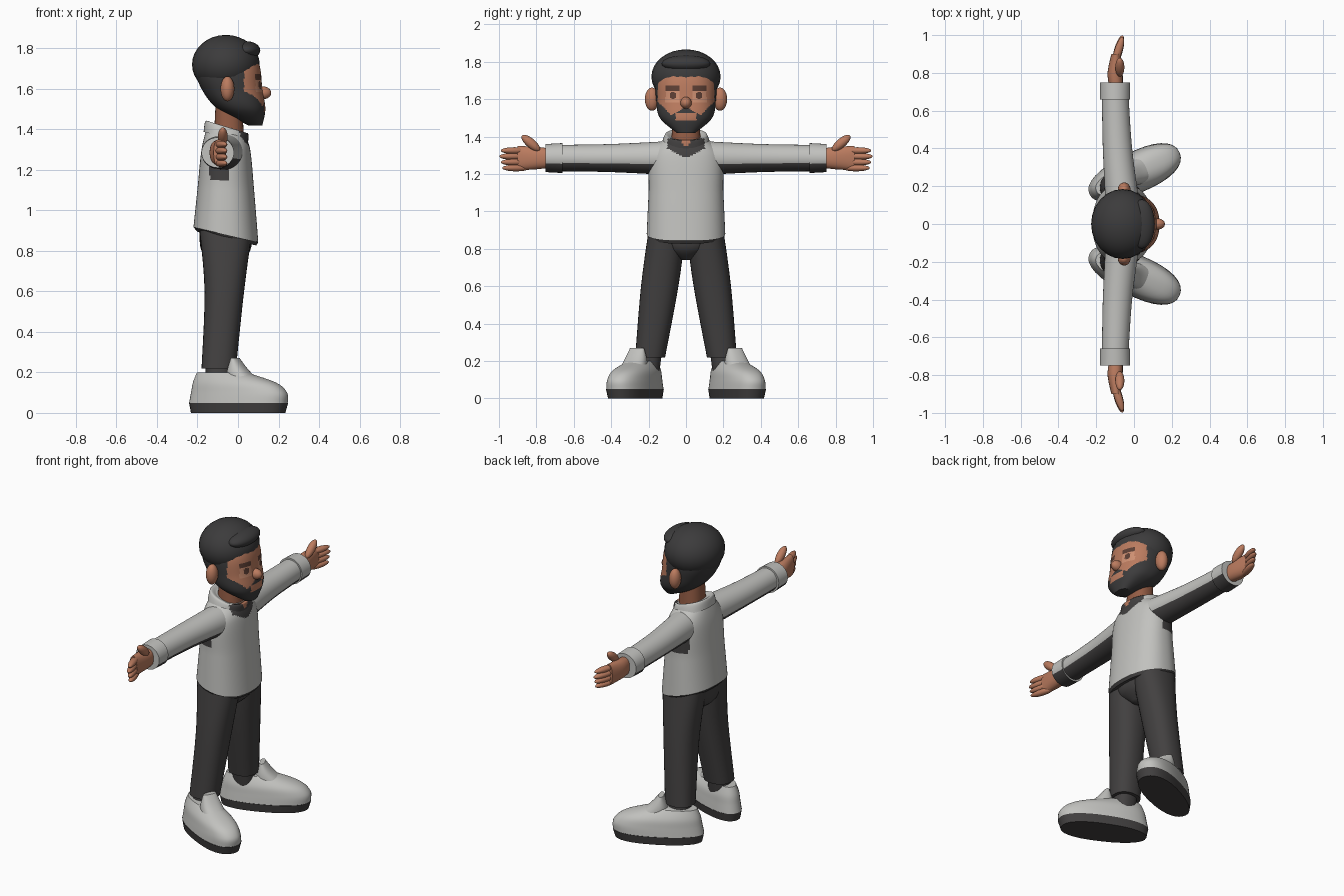
import bpy, bmesh, math

cube = bpy.data.objects.get("Cube")
if cube:
    bpy.data.objects.remove(cube, do_unlink=True)


def material(name, red, green, blue):
    mat = bpy.data.materials.new(name)
    mat.use_nodes = True
    mat.diffuse_color = (red, green, blue, 1)
    shader = mat.node_tree.nodes["Principled BSDF"]
    shader.inputs["Base Color"].default_value = (red, green, blue, 1)
    shader.inputs["Roughness"].default_value = 0.8
    return mat


CLOTH = material("pale grey cloth", 0.54, 0.54, 0.52)
DARK = material("charcoal", 0.055, 0.052, 0.052)
HAIR = material("black hair", 0.045, 0.044, 0.045)
SKIN = material("warm skin", 0.5, 0.2, 0.115)
SHADE = material("deep skin", 0.3, 0.11, 0.06)
BROW = material("brown brow", 0.11, 0.05, 0.035)
LIGHT = material("light skin", 0.62, 0.28, 0.17)


def blend(a, b, c, d, t):
    """Catmull-Rom value between b and c."""
    return b + t / 2 * (c - a + t * (2 * a - 5 * b + 4 * c - d + t * (3 * b - a - 3 * c + d)))


def smooth_rings(sections, steps):
    last = len(sections) - 1
    rings = []
    for i in range(last):
        near = [sections[max(0, min(last, i + k))] for k in (-1, 0, 1, 2)]
        for step in range(steps):
            rings.append([blend(*values, step / steps) for values in zip(*near)])
    return rings + [sections[last]]


def signed_power(value, power):
    return math.copysign(abs(value) ** (2 / power), value)


def upright(a, b, t):
    return (a, b, t)


def loft(name, sections, mats, place=upright, rule=None, steps=5, sides=32, power=2.3):
    """A section is (position, back, front, half width, optional slope)."""
    sections = [s if len(s) == 5 else (*s, 0) for s in sections]
    bm = bmesh.new()
    loops = []
    for position, back, front, half, slope in smooth_rings(sections, steps):
        ring = []
        for k in range(sides):
            angle = math.tau * k / sides
            a = signed_power(math.cos(angle), power) * (front - back) / 2
            b = signed_power(math.sin(angle), power) * half
            ring.append(bm.verts.new(place((back + front) / 2 + a, b, position + slope * a)))
        loops.append(ring)
    for low, high in zip(loops, loops[1:]):
        for k in range(sides):
            bm.faces.new((low[k - 1], low[k], high[k], high[k - 1]))
    bm.faces.new(loops[0])
    bm.faces.new(loops[-1])
    bmesh.ops.recalc_face_normals(bm, faces=bm.faces)
    if rule:
        for face in bm.faces:
            face.material_index = mats.index(rule(face.calc_center_median(), face.normal))
    mesh = bpy.data.meshes.new(name)
    bm.to_mesh(mesh)
    bm.free()
    for mat in mats:
        mesh.materials.append(mat)
    bpy.context.collection.objects.link(bpy.data.objects.new(name, mesh))


def ball(name, location, size, mat, turn=(0, 0, 0)):
    bpy.ops.mesh.primitive_uv_sphere_add(segments=24, ring_count=16, radius=1,
                                         location=location, rotation=turn)
    obj = bpy.context.object
    obj.name, obj.scale = name, size
    obj.data.materials.append(mat)


# Shirt: body, hem and open collar, with dark lapels and armpits
def shirt_rule(c, normal):
    y = abs(c.y)
    if c.x > 0 and y < 0.1 and 1.285 + y / 2 < c.z < 1.39:
        return SKIN if y < (c.z - 1.335) * 0.6 else DARK
    armpit = y > 0.15 and abs(c.z - 1.2) < 0.05 and abs(c.x + 0.09) < 0.05
    return DARK if armpit or normal.z < -0.4 else CLOTH


SHIRT = [CLOTH, DARK, SKIN]
loft("shirt_body", [(0.88, -0.22, 0.1, 0.21, -0.23), (1.1, -0.2, 0.08, 0.2, -0.05),
                    (1.3, -0.18, 0.06, 0.19), (1.4, -0.15, 0.03, 0.1, -0.2)],
     SHIRT, rule=shirt_rule, steps=18, sides=80)
loft("shirt_hem", [(0.86, -0.2, 0.09, 0.2, -0.23), (0.88, -0.22, 0.1, 0.21, -0.23)], [DARK], sides=80)
loft("shirt_collar", [(1.36, -0.17, 0.05, 0.13, -0.25), (1.41, -0.16, 0.05, 0.11, -0.3),
                      (1.4, -0.13, 0.03, 0.08, -0.3)],
     SHIRT, rule=shirt_rule, steps=8, sides=80)
loft("neck", [(1.34, -0.12, 0.03, 0.08), (1.54, -0.11, 0.02, 0.07)], [SHADE])


# Head: beard, mouth, brows and eyes are regions of the skin
def face_rule(c, normal):
    y, z = abs(c.y), c.z
    beard_edge = 1.555 - y / 2 if y < 0.08 else 1.435 + y
    if c.x < 0.03 or z > 1.765 - 0.3 * y:
        return HAIR
    if z < beard_edge:
        mouth = y < 0.055 and abs(z - 1.505) < 0.02
        return SKIN if mouth else HAIR
    brow = abs(y - 0.07) < 0.037 and abs(z - 1.657) < 0.014
    eye = math.hypot(y - 0.07, z - 1.62) < 0.018
    if brow or eye:
        return BROW
    return LIGHT if abs(y - 0.07) < 0.04 and abs(z - 1.615) < 0.03 else SKIN


loft("head", [(1.42, 0.05, 0.12, 0.05), (1.5, -0.1, 0.135, 0.14), (1.6, -0.18, 0.12, 0.16),
              (1.7, -0.21, 0.11, 0.16), (1.8, -0.18, 0.08, 0.12)],
     [HAIR, SKIN, BROW, LIGHT], rule=face_rule, steps=18, sides=112)
ball("hair", (-0.06, 0, 1.72), (0.167, 0.185, 0.146), HAIR)
ball("fringe", (0.04, 0, 1.79), (0.07, 0.13, 0.045), HAIR)
ball("nose", (0.122, 0, 1.58), (0.042, 0.03, 0.032), SKIN)

# Hips
loft("trouser_hips", [(0.74, -0.11, 0, 0.03), (0.8, -0.18, 0.06, 0.13), (0.9, -0.19, 0.07, 0.19)], [DARK])


def sleeve_rule(c, normal):
    return DARK if normal.z < -0.4 else CLOTH


for side, tag in ((1, "left"), (-1, "right")):
    def arm(a, b, t):
        return (a, t * side, 1.285 + b)

    def leg(a, b, t):
        return (a, side * (0.1 + (0.9 - t) * 0.135 + b), t)

    def foot(a, b, t):
        b *= 1 + 0.3 * a
        turn = math.radians(25)
        return (a * math.cos(turn) - b * math.sin(turn),
                side * (0.268 + a * math.sin(turn) + b * math.cos(turn)), t)

    ball("ear_" + tag, (-0.052, side * 0.182, 1.6), (0.034, 0.038, 0.062), SKIN)

    # Sleeve and cuff
    loft("sleeve_" + tag, [(0.1, -0.15, 0.03, 0.09), (0.4, -0.165, -0.01, 0.075), (0.7, -0.17, -0.03, 0.07)],
         [CLOTH, DARK], arm, sleeve_rule, sides=48, power=2)
    loft("cuff_" + tag, [(0.66, -0.18, -0.02, 0.08), (0.75, -0.18, -0.02, 0.075)],
         [CLOTH, DARK], arm, sleeve_rule, sides=48, power=2)

    # Hand: palm, thumb and four fingers curving forward
    loft("palm_" + tag, [(0.72, -0.13, -0.06, 0.05), (0.8, -0.14, -0.06, 0.06), (0.9, -0.12, -0.07, 0.065)],
         [SKIN], arm)
    ball("thumb_" + tag, (-0.075, side * 0.83, 1.365), (0.024, 0.062, 0.025), SKIN, (side * 0.7, 0, 0))
    for i in range(4):
        reach = 0.925 - 0.008 * abs(i - 1)
        ball(f"finger_{i + 1}_{tag}", (-0.083, side * reach, 1.325 - 0.031 * i),
             (0.021, 0.077, 0.018), SKIN, (0, 0, -0.3 * side))

    # Trouser leg and ankle
    loft("trouser_leg_" + tag, [(0.9, -0.19, 0.07, 0.1), (0.6, -0.165, 0.03, 0.1), (0.22, -0.18, -0.01, 0.08)],
         [DARK], leg)
    loft("ankle_" + tag, [(0.26, -0.16, -0.03, 0.06), (0.12, -0.16, -0.03, 0.06)], [DARK], leg)

    # Shoe turned outward: sole, upper and tongue
    loft("shoe_sole_" + tag, [(0, -0.25, 0.25, 0.1), (0.05, -0.26, 0.265, 0.108)], [DARK], foot)
    loft("shoe_upper_" + tag, [(0.05, -0.26, 0.263, 0.106), (0.1, -0.25, 0.26, 0.1),
                               (0.15, -0.24, 0.2, 0.09), (0.2, -0.22, 0.04, 0.06)], [CLOTH], foot, sides=40)
    loft("shoe_tongue_" + tag, [(0.15, -0.06, 0.12, 0.07), (0.21, -0.05, 0.05, 0.06),
                                (0.27, -0.03, 0, 0.04)], [CLOTH], foot)

# Smooth shading with crisp edges
for obj in bpy.context.scene.objects:
    obj.select_set(obj.type == "MESH")
    if obj.type == "MESH":
        bpy.context.view_layer.objects.active = obj
bpy.ops.object.shade_smooth_by_angle(angle=math.radians(40))
